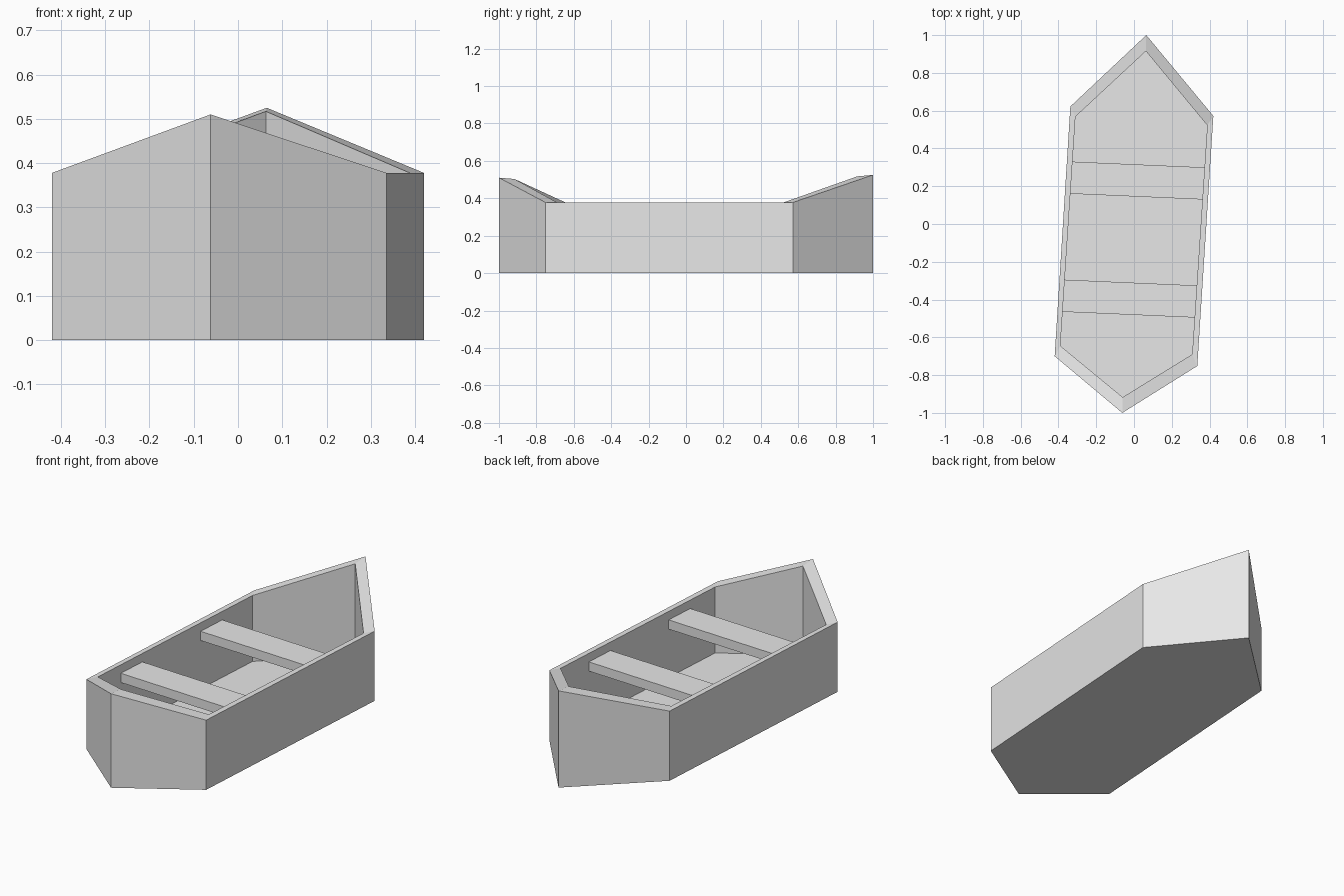
import bpy, bmesh, math
from mathutils import Matrix, Vector

cube = bpy.data.objects.get("Cube")
if cube:
    bpy.data.objects.remove(cube, do_unlink=True)

grey = bpy.data.materials.new("light grey")
grey.use_nodes = True
grey.diffuse_color = (0.8, 0.8, 0.8, 1)
grey.node_tree.nodes["Principled BSDF"].inputs["Base Color"].default_value = (0.8, 0.8, 0.8, 1)


def add_object(name, bm):
    bmesh.ops.recalc_face_normals(bm, faces=bm.faces)
    mesh = bpy.data.meshes.new(name)
    bm.to_mesh(mesh)
    bm.free()
    mesh.materials.append(grey)
    obj = bpy.data.objects.new(name, mesh)
    bpy.context.collection.objects.link(obj)
    return obj


# Hull outline and inner outline, with the rim height at each corner
OUTER = [(0.065, 1.0, 0.525), (0.42, 0.572, 0.378), (0.335, -0.752, 0.378),
         (-0.062, -1.0, 0.51), (-0.42, -0.70, 0.378), (-0.337, 0.622, 0.378)]
INNER = [(0.063, 0.915, 0.517), (0.388, 0.522, 0.378), (0.308, -0.69, 0.378),
         (-0.06, -0.917, 0.503), (-0.39, -0.645, 0.378), (-0.31, 0.568, 0.378)]
FLOOR = 0.02


def build_hull():
    bm = bmesh.new()
    # Loops run from the keel, up the outside, over the rim and down inside
    loops = [[bm.verts.new((x, y, 0)) for x, y, z in OUTER],
             [bm.verts.new(p) for p in OUTER],
             [bm.verts.new(p) for p in INNER],
             [bm.verts.new((x, y, FLOOR)) for x, y, z in INNER]]
    for low, high in zip(loops, loops[1:]):
        for i in range(len(low)):
            j = (i + 1) % len(low)
            bm.faces.new((low[i], low[j], high[j], high[i]))
    bm.faces.new(loops[0])
    bm.faces.new(loops[-1])
    return add_object("hull", bm)


# Bench planks, set slightly into the side walls
def build_seat(name, x, y):
    bm = bmesh.new()
    place = (Matrix.Translation(Vector((x, y, 0.307)))
             @ Matrix.Rotation(math.radians(-2.5), 4, "Z")
             @ Matrix.Diagonal((0.71, 0.17, 0.05, 1)))
    bmesh.ops.create_cube(bm, size=1, matrix=place)
    return add_object(name, bm)


build_hull()
build_seat("front_seat", -0.025, -0.395)
build_seat("rear_seat", 0.018, 0.23)
